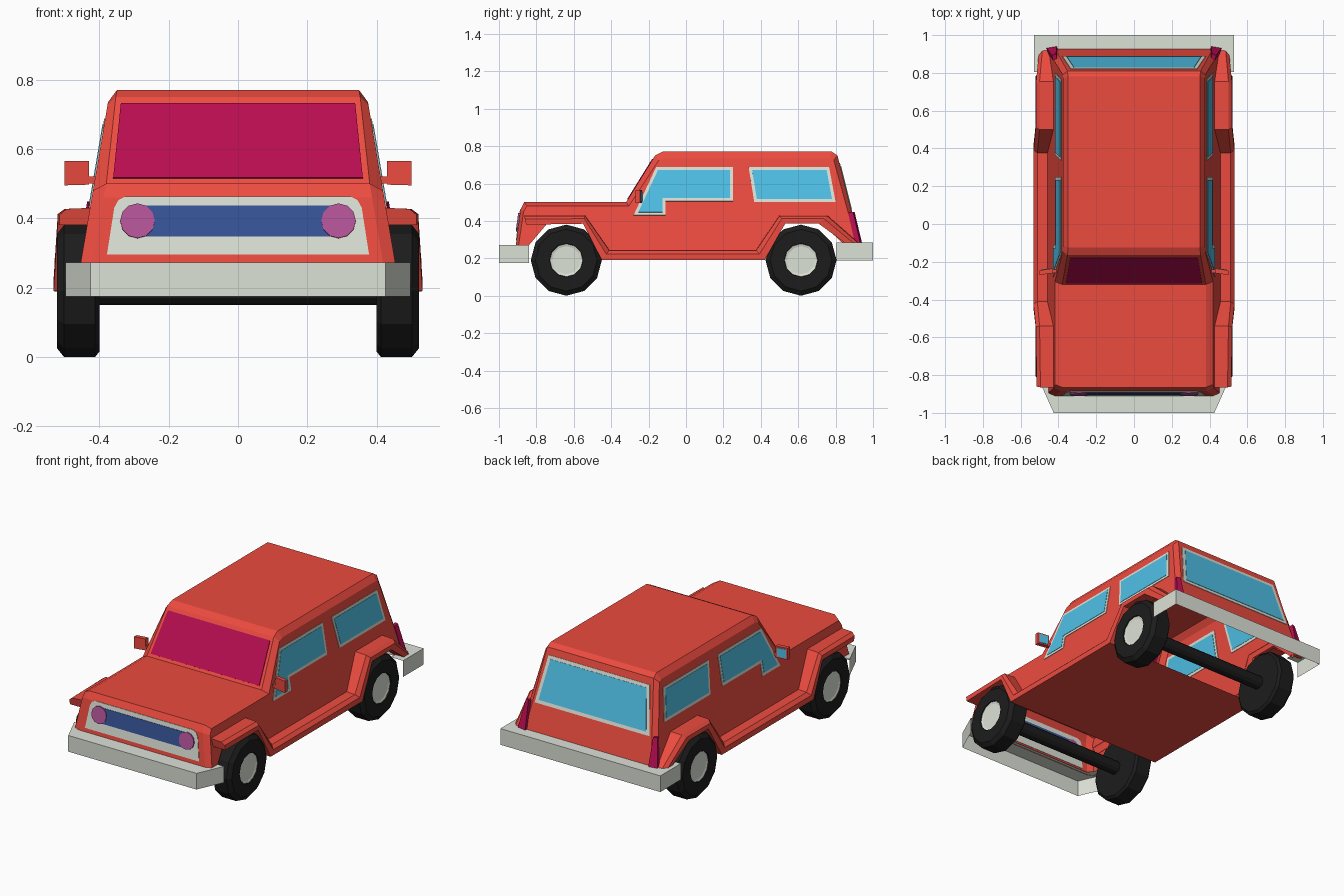
import bpy, bmesh, math
from mathutils import Vector as V

if "Cube" in bpy.data.objects:
    bpy.data.objects.remove(bpy.data.objects["Cube"])


def mat(name, r, g, b):
    m = bpy.data.materials.new(name)
    m.diffuse_color = (r, g, b, 1)
    m.use_nodes = True
    m.node_tree.nodes["Principled BSDF"].inputs["Base Color"].default_value = m.diffuse_color
    return m


RED = mat("red_paint", .84, .07, .05)
BLACK = mat("black_rubber", .012, .012, .012)
PALE = mat("pale_trim", .72, .76, .68)
BLUE = mat("blue_glass", .08, .53, .80)
NAVY = mat("navy_grille", .04, .09, .32)
MAROON = mat("maroon_glass", .48, .004, .08)
PINK = mat("pink_lamp", .46, .09, .32)


def make(name, faces, m):
    """Mesh object from a list of polygons given as points."""
    bm = bmesh.new()
    for f in faces:
        bm.faces.new([bm.verts.new(p) for p in f])
    bmesh.ops.remove_doubles(bm, verts=bm.verts, dist=.0002)
    bmesh.ops.recalc_face_normals(bm, faces=bm.faces)
    me = bpy.data.meshes.new(name)
    bm.to_mesh(me)
    bm.free()
    me.materials.append(m)
    ob = bpy.data.objects.new(name, me)
    bpy.context.collection.objects.link(ob)
    return ob


def loft(rows, closed=False):
    """Quads between successive rows of points."""
    n = len(rows[0])
    return [[a[i], a[(i + 1) % n], b[(i + 1) % n], b[i]]
            for a, b in zip(rows, rows[1:]) for i in range(n if closed else n - 1)]


def normal(p):
    n = V()
    for a, b in zip(p, p[1:] + p[:1]):
        n += a.cross(b)
    return n.normalized()


def inset(p, d):
    n, out = normal(p), []
    for i, v in enumerate(p):
        n1 = n.cross((v - p[i - 1]).normalized())
        n2 = n.cross((p[(i + 1) % len(p)] - v).normalized())
        out.append(v + (n1 + n2) * d / (1 + n1.dot(n2)))
    return out


def slab(name, pts, t, m):
    """Flat panel reaching t to both sides of its plane."""
    p = [V(v) for v in pts]
    n = normal(p) * t
    a, b = [v - n for v in p], [v + n for v in p]
    return make(name, [a, b] + loft([a, b], True), m)


def window(name, pts, edge=.016):
    p = [V(v) for v in pts]
    slab(name + "_frame", p, .003, PALE)
    slab(name + "_glass", inset(p, edge), .005, BLUE)


def side_x(z):
    return .375 + (.735 - z) * .17


# Body shell: centre profile, chamfer and leaning sides, open at the wheels
top = [(-.91, .27), (-.885, .46), (-.865, .50), (-.32, .50), (-.165, .75), (-.125, .77),
       (.78, .77), (.81, .75), (.93, .27)]
edge = [(-.895, .27), (-.868, .45), (-.85, .48), (-.305, .48), (-.145, .725), (-.115, .735),
        (.77, .735), (.79, .725), (.915, .27)]
arches = [(.85, .27), (.71, .40), (.53, .40), (.42, .19), (-.45, .19), (-.55, .40),
          (-.73, .40), (-.84, .27)]


def inner_x(z):
    return side_x(z) - (.035 if z < .6 else .02)


faces = loft([[(-side_x(e[1]), *e), (-inner_x(t[1]), *t), (inner_x(t[1]), *t), (side_x(e[1]), *e)]
              for t, e in zip(top, edge)])
for s in (1, -1):
    faces.append([(s * side_x(z), y, z) for y, z in edge + arches])
w = side_x(.19)
faces.append([(-w, -.45, .19), (w, -.45, .19), (w, .42, .19), (-w, .42, .19)])
make("body_shell", faces, RED)

# Wheel flares running into the sills
upper = [(-.865, .43), (-.54, .43), (-.41, .245), (.375, .245), (.50, .43), (.755, .43), (.92, .285)]
lower = [(-.855, .38), (-.55, .385), (-.45, .19), (.42, .19), (.53, .385), (.71, .385), (.86, .275)]
outer = [.515, .52, .532, .532, .52, .52, .505]
for s, side in ((1, "left"), (-1, "right")):
    rows = []
    for (yu, zu), (yl, zl), o in zip(upper, lower, outer):
        rows.append([(s * (side_x(zu) - .002), yu, zu), (s * (o - .02), yu, zu - .003),
                     (s * o, yu * .6 + yl * .4, zu * .6 + zl * .4), (s * o, yl, zl),
                     (s * (side_x(zl) - .002), yl, zl)])
    make(side + "_flare_and_sill", loft(rows) + [rows[0], rows[-1]], RED)

    # Side windows
    def on_side(pts):
        return [(s * side_x(z), y, z) for y, z in (pts if s > 0 else pts[::-1])]
    window(side + "_front_window", on_side([(-.28, .43), (-.11, .43), (-.11, .505), (.25, .505),
                                            (.25, .687), (-.16, .687)]))
    window(side + "_rear_window", on_side([(.365, .50), (.80, .50), (.765, .687), (.335, .687)]))

    # Door mirror with glass on its rear face
    ring = [[(s * x, y - (x - .43) * .15, z) for x, z in ((.43, .497), (.50, .495), (.50, .565), (.43, .565))]
            for y in (-.26, -.235)]
    make(side + "_mirror", loft(ring, True) + ring, RED)
    slab(side + "_mirror_glass", inset([V(p) for p in ring[1]], .008), .003, BLUE)
    ring = [[(s * x, y, z) for y, z in ((-.26, .50), (-.24, .50), (-.24, .52), (-.26, .52))]
            for x in (.40, .44)]
    make(side + "_mirror_stem", loft(ring, True), RED)

    # Tapered tail lamp on the rear corner
    slab(side + "_tail_lamp", [(s * .405, .93, .27), (s * .462, .92, .27),
                               (s * .432, .88, .445), (s * .41, .888, .445)], .014, MAROON)


# Windscreen and rear window
def on_line(x, z, p, q, out=0):
    t = (z - p[1]) / (q[1] - p[1])
    return (x, p[0] + t * (q[0] - p[0]) + out, z)


slab("windscreen", [on_line(x, z, top[3], top[4]) for x, z in
                    ((-.36, .515), (.36, .515), (.338, .73), (-.338, .73))], .004, MAROON)
window("back_window", [on_line(x, z, top[7], top[8]) for x, z in
                       ((-.38, .44), (-.335, .71), (.335, .71), (.38, .44))], .02)


# Grille plate, bar and headlamps
def on_nose(pts, out):
    return [on_line(x, z, top[0], top[1], out) for x, z in pts]


half = [(.378, .295), (.357, .43), (.345, .452), (.325, .462)]
slab("grille_plate", on_nose(half + [(-x, z) for x, z in half[::-1]], 0), .003, PALE)
slab("grille_bar", on_nose([(-.29, .347), (.29, .347), (.29, .436), (-.29, .436)], -.001), .005, NAVY)
for s, side in ((1, "left"), (-1, "right")):
    circle = [(s * .29 + .05 * math.cos(i * math.pi / 6), .392 + .05 * math.sin(i * math.pi / 6))
              for i in range(12)]
    slab(side + "_headlamp", on_nose(circle, -.002), .008, PINK)


# Bumpers: outer wall with a top ledge, open underneath
def bumper(name, out, inn, z0, z1):
    make(name, loft([[(*p, z0) for p in out], [(*p, z1) for p in out], [(*p, z1) for p in inn]]), PALE)


bumper("front_bumper", [(-.497, -.84), (-.425, -1), (.425, -1), (.497, -.84)],
       [(-.43, -.84), (-.40, -.89), (.40, -.89), (.43, -.84)], .175, .272)
bumper("rear_bumper", [(-.53, .805), (-.53, 1), (.53, 1), (.53, .805)],
       [(-.45, .805), (-.45, .91), (.45, .91), (.45, .805)], .188, .285)


# Wheels and axles: rings turned about the x direction
def turned(name, rings, y, m, n=12):
    rows = [[(x, y + r * math.sin(k * math.tau / n), .19 - r * math.cos(k * math.tau / n))
             for k in range(n)] for x, r in rings]
    return make(name, loft(rows, True) + [rows[0], rows[-1]], m)


for y, end in ((-.64, "front"), (.615, "rear")):
    turned(end + "_axle", [(-.41, .04), (.41, .04)], y, BLACK)
    for s, side in ((1, "left"), (-1, "right")):
        turned(f"{end}_{side}_tyre", [(s * .40, .175), (s * .412, .19), (s * .502, .19), (s * .522, .165),
                                      (s * .522, .09), (s * .505, .085)], y, BLACK)
        turned(f"{end}_{side}_hub", [(s * .50, .088), (s * .516, .088), (s * .512, .075)], y, PALE)
